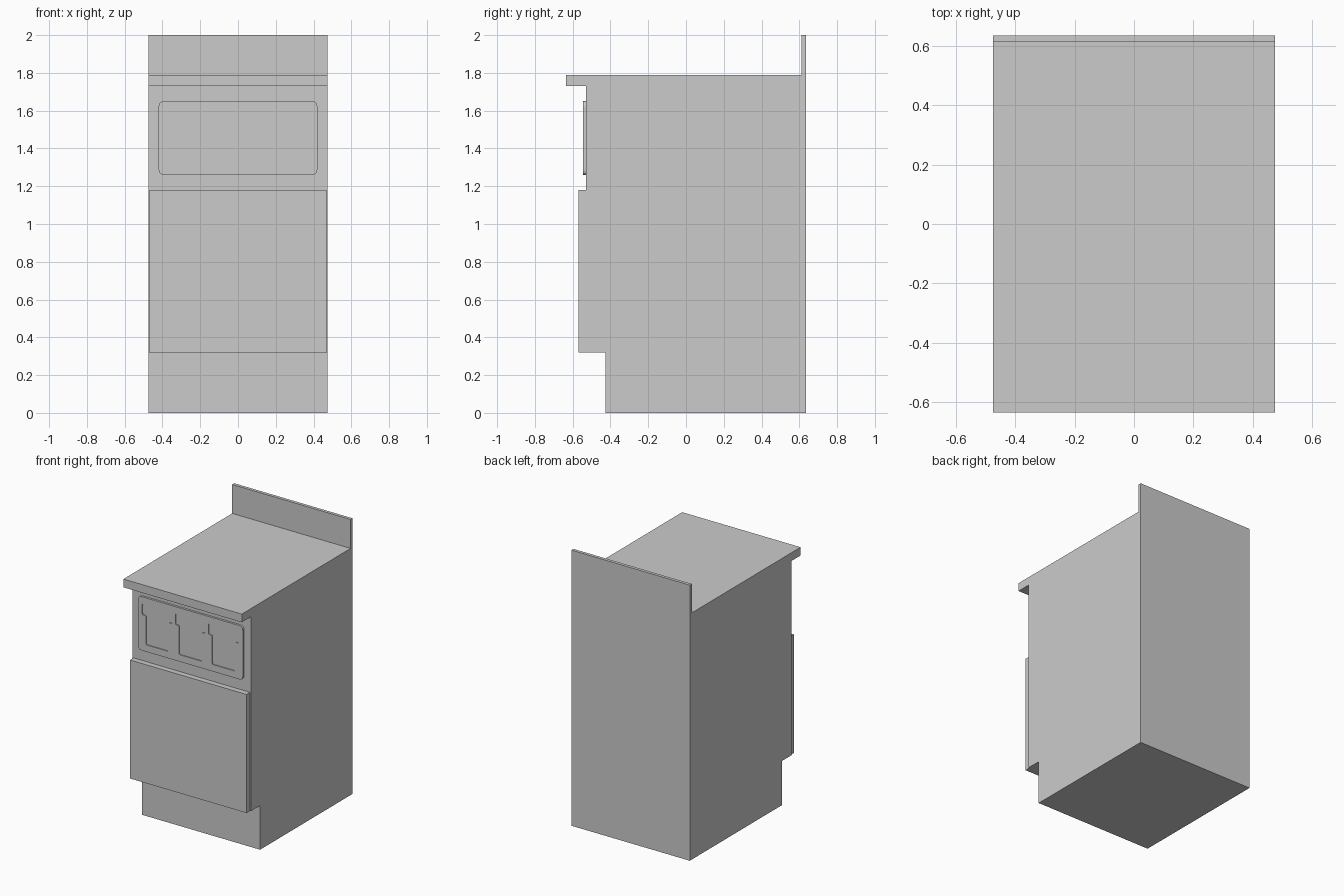
import bpy, bmesh
from mathutils import Vector

if "Cube" in bpy.data.objects:
    bpy.data.objects.remove(bpy.data.objects["Cube"])


def prism(name, outlines, to_3d, a, b):
    """Extrude one or more 2D outlines between depths a and b."""
    bm = bmesh.new()
    for pts in outlines:
        near = [bm.verts.new(to_3d(u, v, a)) for u, v in pts]
        far = [bm.verts.new(to_3d(u, v, b)) for u, v in pts]
        bm.faces.new(near)
        bm.faces.new(far[::-1])
        for i in range(len(pts)):
            j = (i + 1) % len(pts)
            bm.faces.new((near[j], near[i], far[i], far[j]))
    bmesh.ops.recalc_face_normals(bm, faces=bm.faces)
    mesh = bpy.data.meshes.new(name)
    bm.to_mesh(mesh)
    bm.free()
    obj = bpy.data.objects.new(name, mesh)
    bpy.context.collection.objects.link(obj)
    return obj


def along_x(y, z, x):
    return (x, y, z)


def along_y(x, z, y):
    return (x, y, z)


def rect(u0, u1, v0, v1):
    return [(u0, v0), (u1, v0), (u1, v1), (u0, v1)]


def rounded(pts, radius, steps=5):
    """Fillet every corner of a 2D outline."""
    out = []
    for i, p in enumerate(pts):
        p = Vector(p)
        a = p + (Vector(pts[i - 1]) - p).normalized() * radius
        b = p + (Vector(pts[(i + 1) % len(pts)]) - p).normalized() * radius
        for k in range(steps + 1):
            t = k / steps
            out.append(tuple(a * (1 - t) ** 2 + p * 2 * t * (1 - t) + b * t * t))
    return out


W = 0.475

# Cabinet body with toe kick
prism("cabinet_body", [[(-0.425, 0), (0.635, 0), (0.635, 1.73), (-0.53, 1.73),
                        (-0.53, 0.32), (-0.425, 0.32)]], along_x, -W, W)

# Countertop with upstand at the back
prism("countertop", [[(-0.635, 1.73), (0.635, 1.73), (0.635, 2.0), (0.612, 2.0),
                      (0.612, 1.79), (-0.635, 1.79)]], along_x, -W, W)

# Door
prism("door", [rect(-0.468, 0.468, 0.32, 1.18)], along_y, -0.57, -0.53)

# Rounded front panel
panel = prism("front_panel", [rounded(rect(-0.42, 0.42, 1.26, 1.65), 0.03)],
              along_y, -0.545, -0.529)

# Three shallow stepped recesses in the panel
recesses = []
for cx in (-0.266, 0, 0.266):
    half = [(0.092, 1.31), (0.092, 1.52), (0.122, 1.52), (0.122, 1.60)]
    outline = [(cx + x, z) for x, z in half] + [(cx - x, z) for x, z in half[::-1]]
    recesses.append(rounded(outline, 0.01, 3))
cutter = prism("recess_cutter", recesses, along_y, -0.56, -0.538)
cutter.hide_render = True

cut = panel.modifiers.new("recesses", 'BOOLEAN')
cut.operation = 'DIFFERENCE'
cut.solver = 'EXACT'
cut.object = cutter
bpy.context.view_layer.objects.active = panel
bpy.ops.object.modifier_apply(modifier=cut.name)
bpy.data.objects.remove(cutter)
